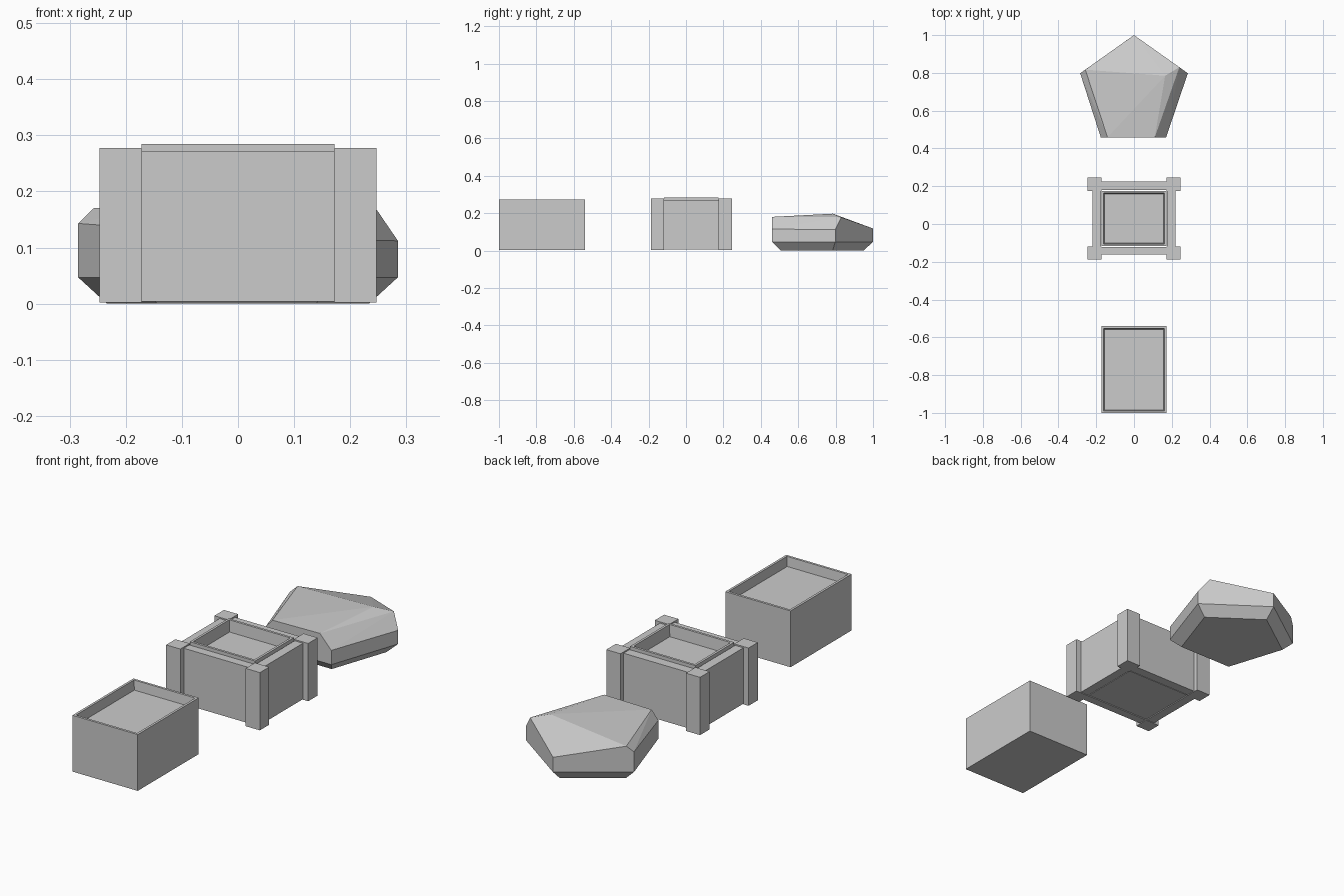
import bpy, bmesh
from mathutils import Vector

if "Cube" in bpy.data.objects:
    bpy.data.objects.remove(bpy.data.objects["Cube"])


def make(name, bm):
    bmesh.ops.recalc_face_normals(bm, faces=bm.faces)
    me = bpy.data.meshes.new(name)
    bm.to_mesh(me)
    bm.free()
    ob = bpy.data.objects.new(name, me)
    bpy.context.collection.objects.link(ob)
    return ob


def box(name, x0, x1, y0, y1, z0, z1, rim=0, depth=0):
    bm = bmesh.new()
    bmesh.ops.create_cube(bm, size=1)
    for v in bm.verts:
        v.co = Vector((x1 if v.co.x > 0 else x0,
                       y1 if v.co.y > 0 else y0,
                       z1 if v.co.z > 0 else z0))
    if rim:
        # raised rim around a sunken top
        bm.normal_update()
        top = max(bm.faces, key=lambda f: f.calc_center_median().z)
        bmesh.ops.inset_region(bm, faces=[top], thickness=rim)
        bmesh.ops.inset_region(bm, faces=[top], thickness=0.007, depth=0)
        for v in top.verts:
            v.co.z -= depth
    return make(name, bm)


# Plain planter
box("plain_planter", -0.172, 0.172, -1.0, -0.541, 0.004, 0.272, 0.016, 0.045)

# Planter with side boards and corner posts
box("planter_core", -0.172, 0.172, -0.117, 0.175, 0.006, 0.285, 0.016, 0.055)
box("front_board", -0.172, 0.172, -0.162, -0.121, 0.005, 0.271)
box("back_board", -0.172, 0.172, 0.179, 0.224, 0.005, 0.271)
for s, side in ((-1, "left"), (1, "right")):
    xs = sorted((s * 0.176, s * 0.22))
    box(side + "_board", *xs, -0.119, 0.177, 0.005, 0.271)
    xs = sorted((s * 0.172, s * 0.247))
    box(side + "_front_post", *xs, -0.188, -0.118, 0.002, 0.277)
    box(side + "_back_post", *xs, 0.175, 0.247, 0.002, 0.277)

# Five-sided rock: chamfered base, upright walls, sloping facets on top
ring = [(0, 1.0), (0.285, 0.798), (0.17, 0.459), (-0.176, 0.459), (-0.285, 0.798)]
heights = [0.118, 0.112, 0.115, 0.135, 0.143]
pts = []
for (x, y), h in zip(ring, heights):
    pts += [(x * 0.82, 0.72 + (y - 0.72) * 0.82, 0), (x, y, 0.047), (x, y, h)]
pts += [(0.11, 0.459, 0.18), (0.24, 0.83, 0.178), (-0.258, 0.817, 0.17),
        (-0.14, 0.459, 0.176), (0.165, 0.785, 0.197)]
bm = bmesh.new()
for p in pts:
    bm.verts.new(p)
res = bmesh.ops.convex_hull(bm, input=bm.verts)
loose = [v for v in bm.verts if not v.link_faces]
bmesh.ops.delete(bm, geom=loose, context='VERTS')
bmesh.ops.dissolve_limit(bm, angle_limit=0.03, verts=bm.verts, edges=bm.edges)
make("rock", bm)
